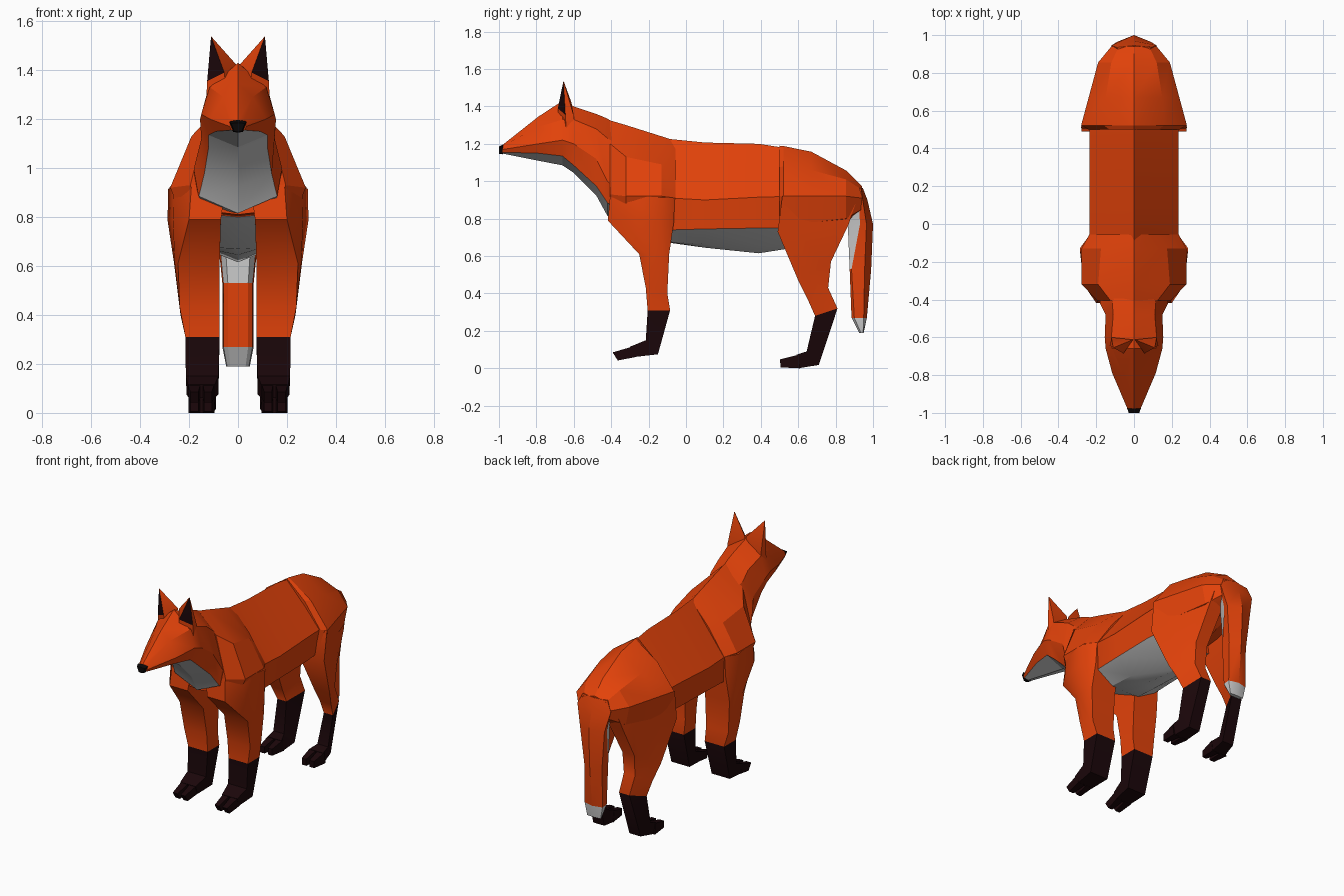
import bpy, bmesh, math


def material(name, rgb):
    m = bpy.data.materials.new(name)
    m.diffuse_color = (*rgb, 1)
    return m


ORANGE, WHITE, DARK, BLACK = range(4)
MATS = [material("orange fur", (0.77, 0.055, 0.003)),
        material("pale fur", (0.62, 0.62, 0.62)),
        material("dark brown fur", (0.011, 0.002, 0.003)),
        material("black nose", (0.003, 0.002, 0.002))]


def finish(name, bm, angle=22):
    bmesh.ops.recalc_face_normals(bm, faces=bm.faces)
    me = bpy.data.meshes.new(name)
    bm.to_mesh(me)
    bm.free()
    for m in MATS:
        me.materials.append(m)
    ob = bpy.data.objects.new(name, me)
    bpy.context.collection.objects.link(ob)
    bpy.ops.object.select_all(action='DESELECT')
    ob.select_set(True)
    bpy.context.view_layer.objects.active = ob
    bpy.ops.object.shade_smooth_by_angle(angle=math.radians(angle))
    return ob


def loft(name, rings, colour=lambda band, seg: ORANGE, angle=22):
    """Skin closed rings; colour(band, segment), band -1 marks the end caps."""
    bm = bmesh.new()
    vs = [[bm.verts.new(p) for p in r] for r in rings]
    n = len(vs[0])
    for s in range(len(vs) - 1):
        for i in range(n):
            j = (i + 1) % n
            f = bm.faces.new((vs[s][i], vs[s][j], vs[s + 1][j], vs[s + 1][i]))
            f.material_index = colour(min(i, n - 1 - i), s)
    for s, r in ((0, vs[0]), (len(vs) - 2, vs[-1])):
        bm.faces.new(r).material_index = colour(-1, s)
    return finish(name, bm, angle)


def mirror(half):
    """Close a half section that starts and ends on the middle plane."""
    return half + [(-x, y, z) for x, y, z in half[-2:0:-1]]


def y_section(y, top, *pts):
    *side, bottom = pts
    return mirror([(0, y, top)] + [(x, y, z) for x, z in side] + [(0, y, bottom)])


# Head and neck, pale underneath
loft("head_and_neck", [
    y_section(-0.98, 1.195, (0.022, 1.19), (0.034, 1.17), (0.027, 1.155), 1.148),
    y_section(-0.79, 1.345, (0.06, 1.29), (0.115, 1.20), (0.09, 1.15), 1.11),
    y_section(-0.66, 1.43, (0.115, 1.33), (0.15, 1.22), (0.12, 1.135), 1.085),
    y_section(-0.60, 1.40, (0.12, 1.33), (0.155, 1.20), (0.12, 1.085), 1.045),
    y_section(-0.48, 1.36, (0.11, 1.28), (0.15, 1.12), (0.138, 0.975), 0.925),
    y_section(-0.42, 1.335, (0.115, 1.23), (0.18, 1.0), (0.16, 0.885), 0.815),
    y_section(-0.37, 1.30, (0.10, 1.20), (0.18, 0.95), (0.15, 0.85), 0.82),
], lambda b, s: WHITE if b == 3 else ORANGE)

# Nose tip
loft("nose", [
    y_section(-1.0, 1.185, (0.028, 1.182), (0.015, 1.15), 1.147),
    y_section(-0.978, 1.197, (0.036, 1.19), (0.02, 1.148), 1.144),
], lambda b, s: BLACK)

# Shoulders
loft("shoulders", [
    y_section(-0.405, 1.325, (0.125, 1.20), (0.195, 0.93), (0.17, 0.83), 0.81),
    y_section(-0.32, 1.30, (0.19, 1.13), (0.277, 0.92), (0.24, 0.83), 0.80),
    y_section(-0.13, 1.24, (0.175, 1.09), (0.277, 0.92), (0.24, 0.83), 0.80),
    y_section(-0.055, 1.215, (0.12, 1.08), (0.236, 0.91), (0.20, 0.83), 0.80),
])

# Torso with pale belly, rising into the chest
loft("torso", [
    y_section(-0.35, 1.27, (0.18, 0.95), (0.15, 0.85), (0.10, 0.81), 0.80),
    y_section(-0.08, 1.225, (0.235, 0.91), (0.22, 0.74), (0.10, 0.675), 0.67),
    y_section(0.10, 1.207, (0.235, 0.90), (0.22, 0.745), (0.10, 0.665), 0.645),
    y_section(0.39, 1.20, (0.235, 0.915), (0.22, 0.75), (0.10, 0.655), 0.615),
    y_section(0.58, 1.17, (0.235, 0.92), (0.20, 0.75), (0.10, 0.68), 0.645),
], lambda b, s: WHITE if b in (2, 3) else ORANGE)

# Haunches
loft("haunches", [
    y_section(0.50, 1.19, (0.13, 1.075), (0.24, 0.92), (0.24, 0.78), 0.69),
    y_section(0.522, 1.188, (0.16, 1.08), (0.28, 0.92), (0.265, 0.78), 0.69),
    y_section(0.67, 1.158, (0.15, 1.06), (0.24, 0.92), (0.22, 0.78), 0.70),
    y_section(0.855, 1.058, (0.12, 1.01), (0.19, 0.92), (0.165, 0.80), 0.76),
    y_section(0.94, 0.975, (0.08, 0.955), (0.12, 0.91), (0.10, 0.85), 0.84),
])


# Tail: pale upper inside and pale tip
def tail_section(z, back, w, side, mid, front):
    return mirror([(0, back, z), (w, side, z), (w * 0.93, mid, z),
                   (w * 0.65, front, z), (0, front, z)])


loft("tail", [
    tail_section(0.965, 0.945, 0.09, 0.935, 0.92, 0.88),
    tail_section(0.90, 0.97, 0.12, 0.945, 0.925, 0.86),
    tail_section(0.77, 1.0, 0.088, 0.965, 0.93, 0.865),
    tail_section(0.53, 0.99, 0.064, 0.955, 0.885, 0.875),
    tail_section(0.27, 0.967, 0.064, 0.95, 0.90, 0.885),
    tail_section(0.19, 0.95, 0.048, 0.947, 0.935, 0.925),
], lambda b, s: WHITE if s == 4 or (s < 3 and b in (2, 3)) else ORANGE)


# Legs: ring = front (y, z, outer x), back (y, z, outer x), inner x at the
# back, side bulge, extra inner x at the front
def leg_ring(side, fy, fz, fx, by, bz, bx, xi, bulge=0, skew=0):
    mids = [(side * (fx + (bx - fx) * t + bulge), fy + (by - fy) * t,
             fz + (bz - fz) * t) for t in (0.27, 0.8)]
    return [(side * (xi + skew), fy, fz), (side * fx, fy, fz), *mids,
            (side * bx, by, bz), (side * xi, by, bz)]


LEGS = {
    "front": dict(
        upper=[(-0.405, 0.93, 0.19, -0.06, 0.91, 0.236, 0.05, 0.06),
               (-0.418, 0.79, 0.20, -0.065, 0.78, 0.24, 0.07, 0.055),
               (-0.25, 0.61, 0.245, -0.09, 0.61, 0.25, 0.075, 0.012),
               (-0.215, 0.43, 0.238, -0.10, 0.40, 0.235, 0.075),
               (-0.205, 0.31, 0.215, -0.085, 0.31, 0.215, 0.075)],
        foot=[(-0.215, 0.15, 0.213, -0.15, 0.075, 0.21, 0.08),
              (-0.30, 0.115, 0.205, -0.28, 0.06, 0.20, 0.095)],
        toe=(-0.392, 0.085, -0.365, 0.042)),
    "hind": dict(
        upper=[(0.515, 0.92, 0.28, 0.92, 0.92, 0.13, 0.03),
               (0.49, 0.73, 0.277, 0.87, 0.77, 0.155, 0.06, 0, 0.03),
               (0.60, 0.47, 0.24, 0.775, 0.57, 0.17, 0.085, 0, 0.04),
               (0.65, 0.37, 0.215, 0.76, 0.43, 0.165, 0.085, 0, 0.05),
               (0.69, 0.28, 0.20, 0.81, 0.32, 0.16, 0.085, 0, 0.05)],
        foot=[(0.645, 0.09, 0.197, 0.71, 0.018, 0.17, 0.09, 0, 0.03),
              (0.59, 0.072, 0.20, 0.60, 0.0, 0.195, 0.10, 0, 0)],
        toe=(0.503, 0.048, 0.505, 0.005)),
}
for where, leg in LEGS.items():
    for side, tag in ((1, "right"), (-1, "left")):
        rows = leg["upper"] + leg["foot"]
        loft(f"{where}_leg_{tag}", [leg_ring(side, *r) for r in rows],
             lambda b, s: DARK if s >= 4 else ORANGE, angle=44)
        # Two split toes
        fy, fz, _, by, bz = leg["foot"][-1][:5]
        ty, tz, uy, uz = leg["toe"]
        for k, (a, b, c, d) in enumerate(((0.097, 0.143, 0.107, 0.138),
                                          (0.154, 0.203, 0.162, 0.195))):
            loft(f"{where}_toe_{tag}_{k + 1}",
                 [leg_ring(side, fy + 0.01, fz, b, by + 0.01, bz, b, a),
                  leg_ring(side, ty, tz, d, uy, uz, d, c)], lambda b, s: DARK)

# Ears with dark fronts on orange roots
RIM = ((0.056, -0.685, 1.39), (0.126, -0.645, 1.355),
       (0.12, -0.60, 1.35), (0.005, -0.612, 1.42))
ROOT = ((0.05, -0.68, 1.33), (0.13, -0.64, 1.27),
        (0.122, -0.60, 1.27), (0.005, -0.615, 1.34))
for side, tag in ((1, "right"), (-1, "left")):
    bm = bmesh.new()
    tip, *pts = [bm.verts.new((side * x, y, z))
                 for x, y, z in ((0.11, -0.655, 1.538),) + RIM + ROOT]
    rim, root = pts[:4], pts[4:]
    for i in range(4):
        j = (i + 1) % 4
        bm.faces.new((tip, rim[i], rim[j])).material_index = DARK if i == 0 else ORANGE
        bm.faces.new((rim[i], root[i], root[j], rim[j]))
    bm.faces.new(root)
    finish(f"ear_{tag}", bm)
